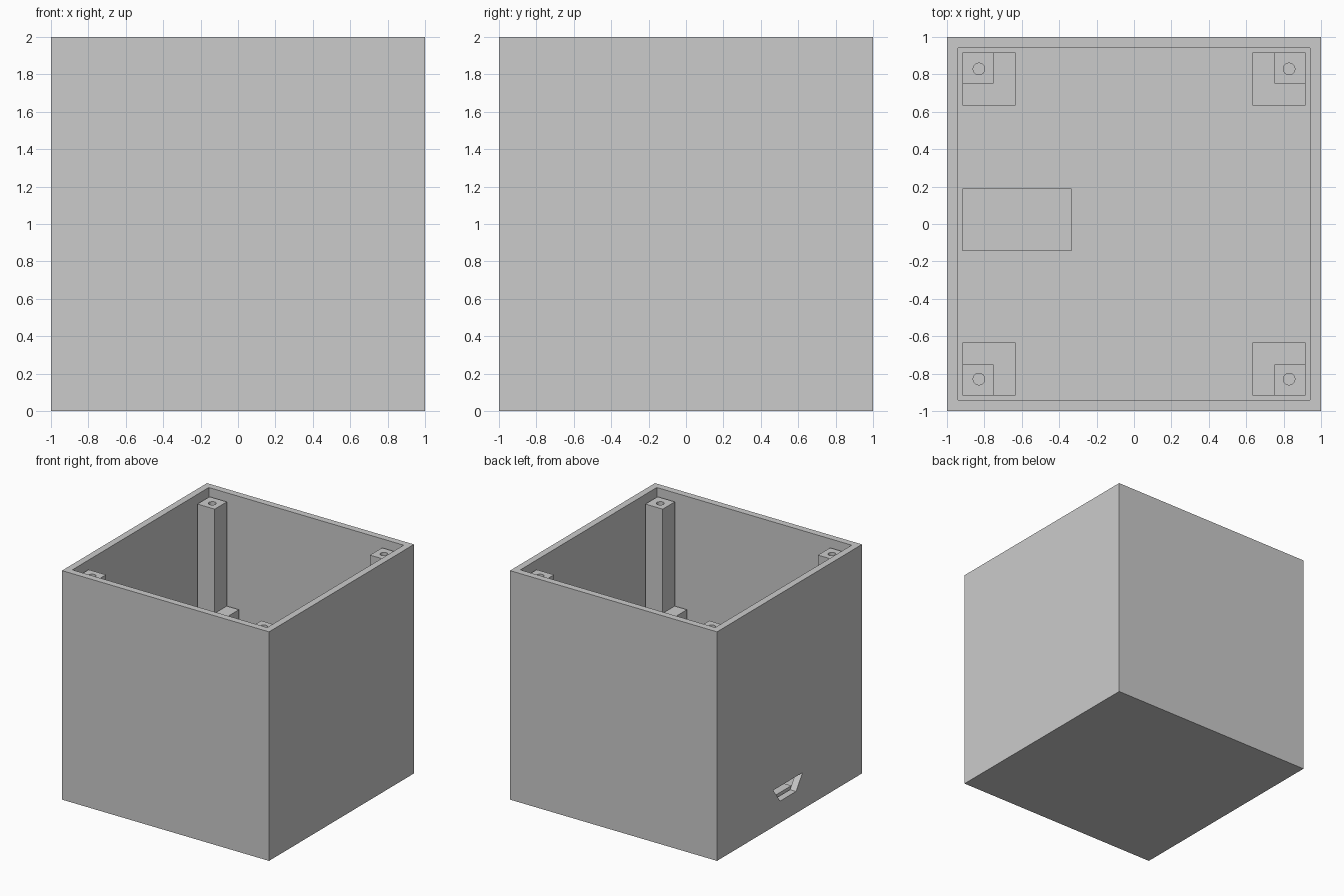
import bpy
import bmesh
from mathutils import Matrix, Vector

old = bpy.data.objects.get("Cube")
if old:
    bpy.data.objects.remove(old, do_unlink=True)

grey = bpy.data.materials.new("light_grey")
grey.use_nodes = True
colour = (0.6, 0.6, 0.6, 1)
grey.diffuse_color = colour
grey.node_tree.nodes["Principled BSDF"].inputs["Base Color"].default_value = colour

INNER = 0.917      # half width inside the walls
FLOOR = 0.083      # floor thickness
BLOCK_TOP = 1.025
POST_TOP = 1.935


def finish(name, bm):
    bmesh.ops.recalc_face_normals(bm, faces=bm.faces)
    mesh = bpy.data.meshes.new(name)
    bm.to_mesh(mesh)
    bm.free()
    mesh.materials.append(grey)
    obj = bpy.data.objects.new(name, mesh)
    bpy.context.collection.objects.link(obj)
    return obj


def box_mesh(low, high):
    low, high = Vector(low), Vector(high)
    bm = bmesh.new()
    bmesh.ops.create_cube(bm, size=1)
    bmesh.ops.scale(bm, vec=high - low, verts=bm.verts)
    bmesh.ops.translate(bm, vec=(low + high) / 2, verts=bm.verts)
    return bm


def cut(obj, cutter):
    mod = obj.modifiers.new("cut", 'BOOLEAN')
    mod.operation = 'DIFFERENCE'
    mod.solver = 'EXACT'
    mod.object = cutter
    bpy.context.view_layer.update()
    graph = bpy.context.evaluated_depsgraph_get()
    mesh = bpy.data.meshes.new_from_object(obj.evaluated_get(graph))
    obj.modifiers.clear()
    obj.data = mesh
    bpy.data.objects.remove(cutter, do_unlink=True)


# Open-topped shell: inset the top face and push it down to the floor
bm = box_mesh((-1, -1, 0), (1, 1, 2))
top = max(bm.faces, key=lambda f: f.calc_center_median().z)
bmesh.ops.inset_region(bm, faces=[top], thickness=1 - INNER)
well = bmesh.ops.extrude_discrete_faces(bm, faces=[top])["faces"][0]
bmesh.ops.translate(bm, vec=(0, 0, FLOOR - 2), verts=well.verts)
shell = finish("box_shell", bm)

# Tapered plug opening through the side wall
outline = [(-0.18, 0.32), (0.225, 0.32), (0.13, 0.19), (-0.09, 0.19)]
bm = bmesh.new()
face = bm.faces.new([bm.verts.new((-1.1, y, z)) for y, z in outline])
side = bmesh.ops.extrude_face_region(bm, geom=[face])["geom"]
bmesh.ops.translate(bm, vec=(0.3, 0, 0),
                    verts=[v for v in side if isinstance(v, bmesh.types.BMVert)])
plug = finish("plug_cutter", bm)
plug.hide_render = True
cut(shell, plug)

# Raised pad behind the opening
finish("plug_pad", box_mesh((-INNER, -0.145, FLOOR), (-0.335, 0.19, 0.198)))

# Corner supports: a wide block below and a drilled screw post above
for sx, xname in ((-1, "right"), (1, "left")):
    for sy, yname in ((-1, "front"), (1, "back")):
        def corner(inner, bottom, height):
            xs = sorted((sx * inner, sx * INNER))
            ys = sorted((sy * inner, sy * INNER))
            return box_mesh((xs[0], ys[0], bottom), (xs[1], ys[1], height))

        label = yname + "_" + xname
        finish(label + "_block", corner(0.633, FLOOR, BLOCK_TOP))
        post = finish(label + "_post", corner(0.75, BLOCK_TOP, POST_TOP))
        bm = bmesh.new()
        bmesh.ops.create_cone(bm, cap_ends=True, segments=32, radius1=0.031,
                              radius2=0.031, depth=0.8,
                              matrix=Matrix.Translation((sx * 0.829, sy * 0.829, POST_TOP)))
        drill = finish(label + "_drill", bm)
        drill.hide_render = True
        cut(post, drill)
